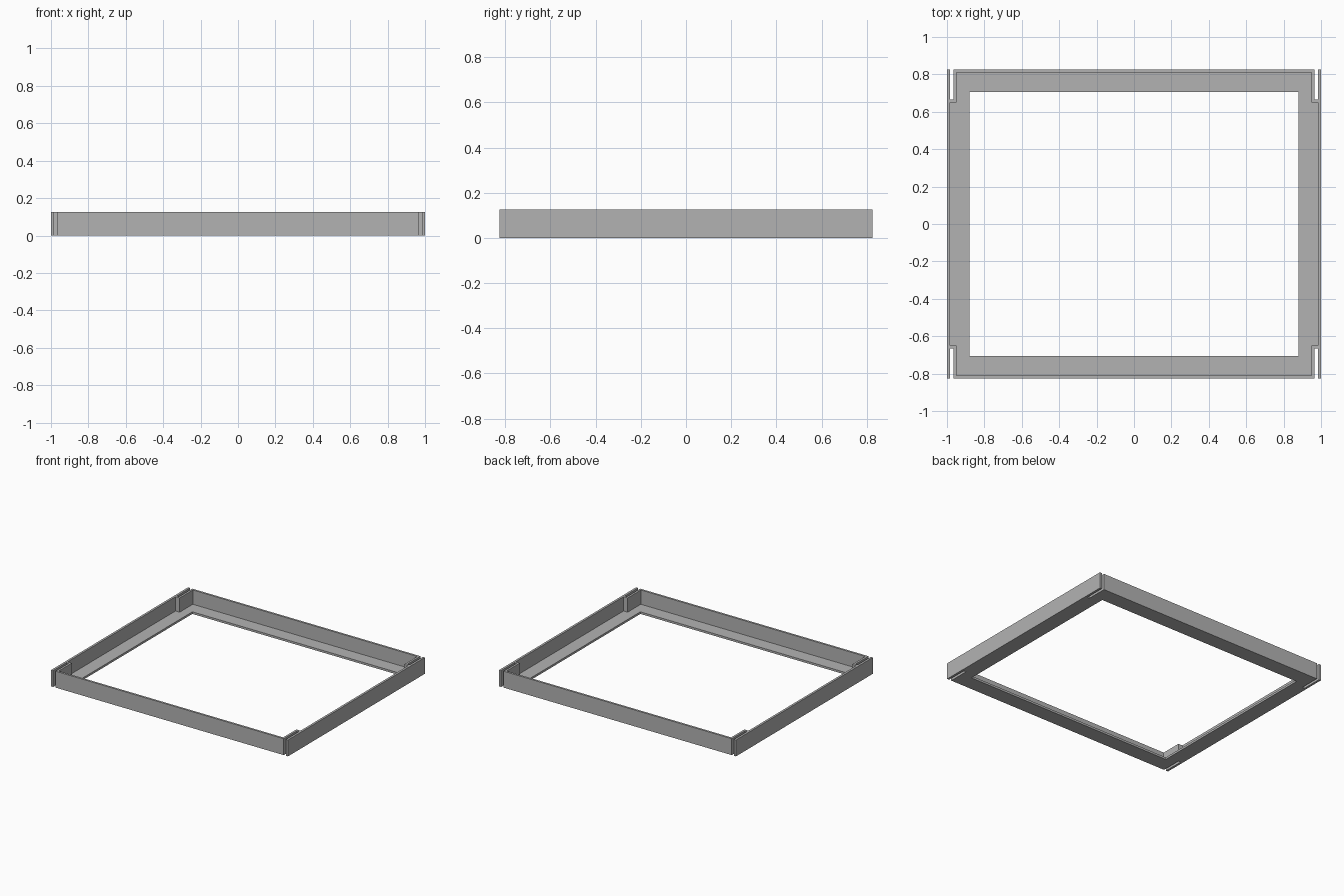
import bpy
import bmesh

cube = bpy.data.objects.get("Cube")
if cube:
    bpy.data.objects.remove(cube, do_unlink=True)

HEIGHT, FLOOR = 0.125, 0.016

# One corner of each outline, running from the side wall to the back wall
OUTER = [(1, .825), (.983, .825), (.983, .666), (.964, .666), (.964, .825)]
INNER = [(.983, .65), (.948, .65), (.948, .809)]
OPENING = [(.88, .706)]


def full_outline(corner):
    """Mirror one corner into all four, keeping a continuous loop."""
    points = []
    for sx, sy in ((1, 1), (-1, 1), (-1, -1), (1, -1)):
        order = corner if sx == sy else corner[::-1]
        points += [(x * sx, y * sy) for x, y in order]
    return points


def wall(bm, corner, low, high):
    """Upright band along an outline; returns its lower and upper edge loops."""
    points = full_outline(corner)
    n = len(points)
    bottom = [bm.verts.new((x, y, low)) for x, y in points]
    top = [bm.verts.new((x, y, high)) for x, y in points]
    for i in range(n):
        j = (i + 1) % n
        bm.faces.new((bottom[i], bottom[j], top[j], top[i]))
    return [[bm.edges.get((ring[i], ring[(i + 1) % n])) for i in range(n)]
            for ring in (bottom, top)]


bm = bmesh.new()
outer_low, outer_top = wall(bm, OUTER, 0, HEIGHT)
inner_low, inner_top = wall(bm, INNER, FLOOR, HEIGHT)
hole_low, hole_top = wall(bm, OPENING, 0, FLOOR)

# Underside, flange top and rim top
for ring_a, ring_b in ((outer_low, hole_low), (inner_low, hole_top),
                       (outer_top, inner_top)):
    bmesh.ops.triangle_fill(bm, edges=ring_a + ring_b, use_beauty=True)
bmesh.ops.dissolve_limit(bm, angle_limit=0.01, verts=bm.verts[:], edges=bm.edges[:])
bmesh.ops.recalc_face_normals(bm, faces=bm.faces[:])

mesh = bpy.data.meshes.new("tray_frame")
bm.to_mesh(mesh)
bm.free()

# Plain grey finish
grey = bpy.data.materials.new("plain_grey")
grey.use_nodes = True
color = (0.45, 0.45, 0.45, 1)
grey.diffuse_color = color
grey.node_tree.nodes["Principled BSDF"].inputs["Base Color"].default_value = color
mesh.materials.append(grey)

frame = bpy.data.objects.new("tray_frame", mesh)
bpy.context.collection.objects.link(frame)
